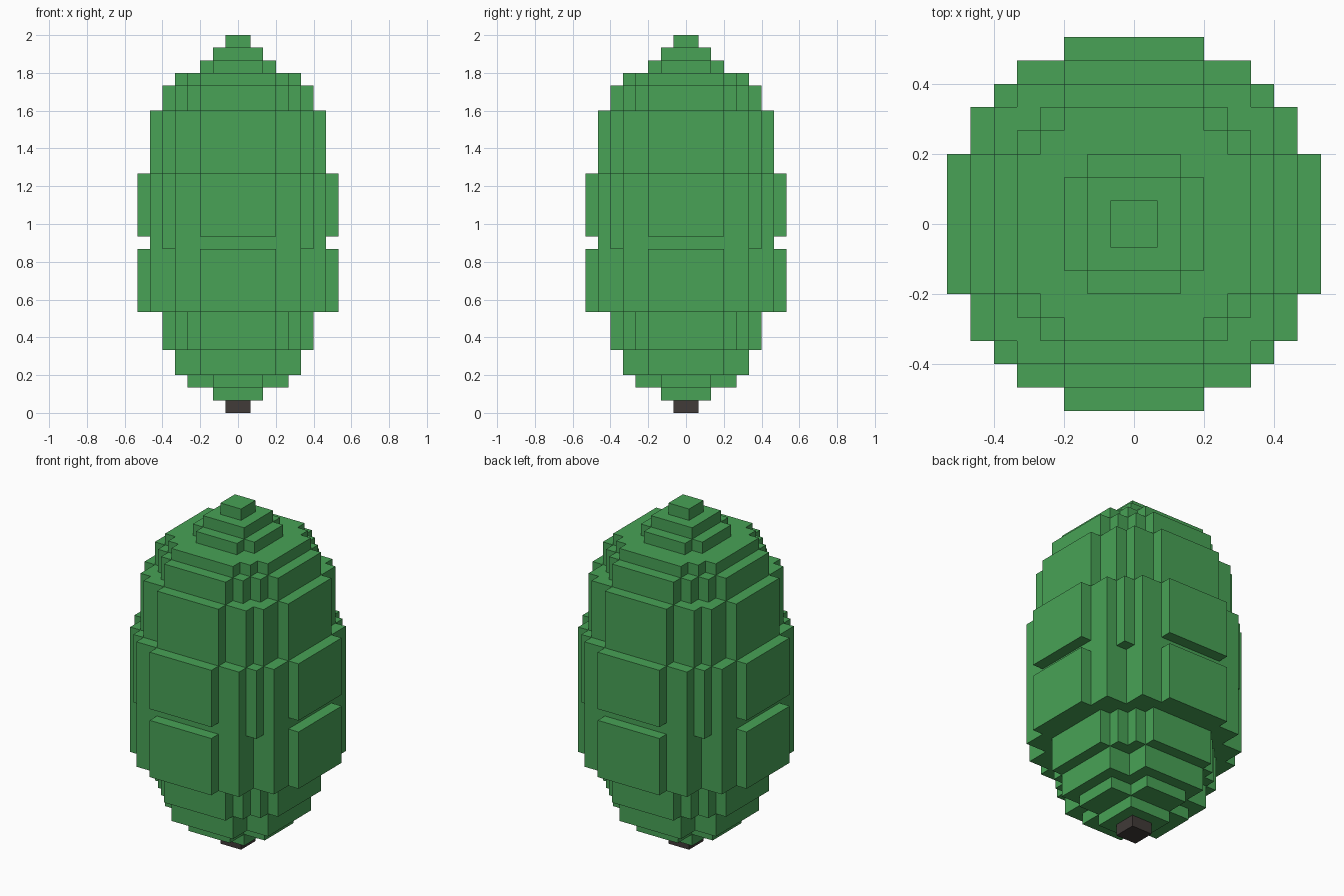
import bpy
import bmesh

cube = bpy.data.objects.get("Cube")
if cube:
    bpy.data.objects.remove(cube, do_unlink=True)

U = 1 / 15  # size of one block


def make_material(name, rgb):
    mat = bpy.data.materials.new(name)
    mat.use_nodes = True
    mat.diffuse_color = (*rgb, 1)
    bsdf = next(n for n in mat.node_tree.nodes if n.type == 'BSDF_PRINCIPLED')
    bsdf.inputs["Base Color"].default_value = (*rgb, 1)
    return mat


def stepped_outline(corners):
    """Full outline from the outer corners of one quadrant, from +y round to +x."""
    quadrant = []
    for i, (x, y) in enumerate(corners):
        if i:
            quadrant.append((corners[i - 1][0], y))  # inner corner of the step
        quadrant.append((x, y))
    points = []
    for sx, sy in ((1, 1), (1, -1), (-1, -1), (-1, 1)):
        part = [(sx * x, sy * y) for x, y in quadrant]
        points += part if sx * sy > 0 else part[::-1]
    return points[::-1]  # counter-clockwise


def make_layer(name, corners, z0, z1, mat):
    """Extrude one stepped layer between two heights given in blocks."""
    bm = bmesh.new()
    base = bm.faces.new([bm.verts.new((x * U, y * U, z0 * U))
                         for x, y in stepped_outline(corners)])
    top = bmesh.ops.extrude_face_region(bm, geom=[base], use_keep_orig=True)
    verts = [g for g in top["geom"] if isinstance(g, bmesh.types.BMVert)]
    bmesh.ops.translate(bm, verts=verts, vec=(0, 0, (z1 - z0) * U))
    bmesh.ops.recalc_face_normals(bm, faces=bm.faces)
    mesh = bpy.data.meshes.new(name)
    bm.to_mesh(mesh)
    bm.free()
    mesh.materials.append(mat)
    obj = bpy.data.objects.new(name, mesh)
    bpy.context.collection.objects.link(obj)


leaf = make_material("leaf green", (0.065, 0.361, 0.093))
bark = make_material("dark bark", (0.052, 0.043, 0.040))

# Trunk
make_layer("trunk", [(1, 1)], 0, 1, bark)

# Foliage layers: name, outer corners of one quadrant, bottom, top
ROUND = [(3, 6), (4, 5), (5, 4), (6, 3)]
LAYERS = [
    ("foliage_base", [(2, 2)], 1, 2),
    ("foliage_lower_cross", [(2, 4), (4, 2)], 2, 3),
    ("foliage_lower_step", [(3, 5), (5, 3)], 3, 5),
    ("foliage_lower_round", ROUND, 5, 8),
    ("foliage_lower_belly", [(3, 8), (5, 7), (7, 5), (8, 3)], 8, 13),
    ("foliage_groove", [(5, 7), (6, 6), (7, 5)], 13, 14),
    ("foliage_upper_belly", [(3, 8), (5, 7), (6, 6), (7, 5), (8, 3)], 14, 19),
    ("foliage_shoulder", [(3, 7), (5, 6), (6, 5), (7, 3)], 19, 24),
    ("foliage_upper_round", ROUND, 24, 26),
    ("foliage_upper_step", [(3, 5), (4, 4), (5, 3)], 26, 27),
    ("foliage_upper_cross", [(2, 3), (3, 2)], 27, 28),
    ("foliage_crown", [(2, 2)], 28, 29),
    ("foliage_tip", [(1, 1)], 29, 30),
]
for name, corners, z0, z1 in LAYERS:
    make_layer(name, corners, z0, z1, leaf)
